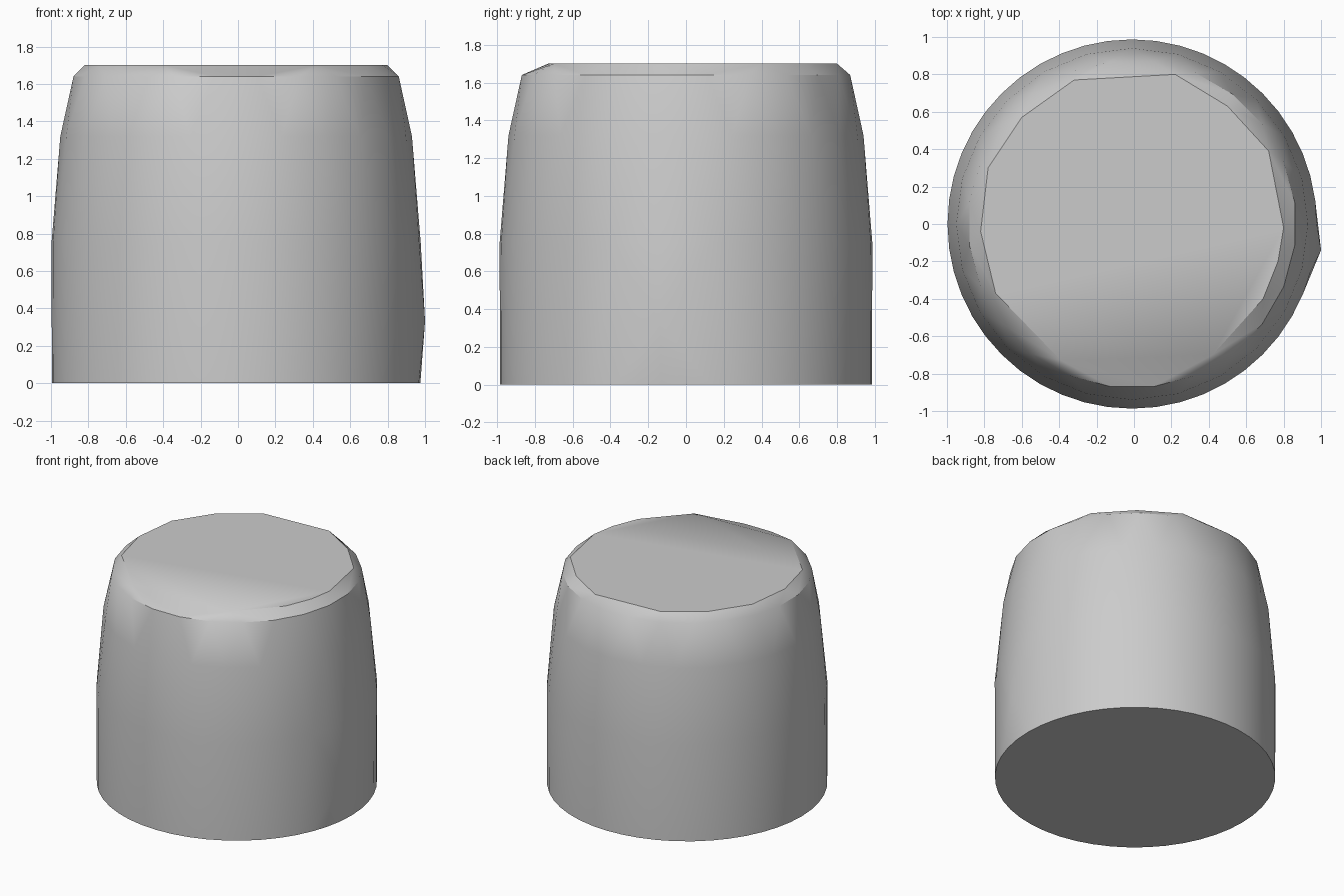
import bpy, bmesh, math

cube = bpy.data.objects.get("Cube")
if cube:
    bpy.data.objects.remove(cube, do_unlink=True)

# One plain grey
grey = bpy.data.materials.new("plain grey")
grey.use_nodes = True
colour = (0.6, 0.6, 0.6, 1)
grey.diffuse_color = colour
grey.node_tree.nodes["Principled BSDF"].inputs["Base Color"].default_value = colour


def ring(bm, radius, z, sides, turn=0.0):
    """Add a ring of loose points around the knob's axis."""
    for i in range(sides):
        a = math.tau * (i + turn) / sides
        bm.verts.new((-0.01 + radius * math.cos(a), radius * math.sin(a), z))


bm = bmesh.new()

# Tapering side wall: base, shoulder, taper and rim
ring(bm, 0.985, 0, 48)
ring(bm, 0.987, 0.75, 48)
ring(bm, 0.94, 1.32, 24)
ring(bm, 0.877, 1.64, 24, 0.5)

# Unevenly worn top face
top_outline = [(-0.82, -0.04), (-0.78, 0.30), (-0.60, 0.57), (-0.32, 0.77),
               (0.22, 0.80), (0.50, 0.63), (0.72, 0.39), (0.80, -0.02),
               (0.77, -0.20), (0.69, -0.40), (0.42, -0.70), (-0.39, -0.73),
               (-0.74, -0.37)]
for x, y in top_outline:
    bm.verts.new((x, y, 1.70))

# Slight bulge low on the left side
bm.verts.new((1.0, -0.14, 0.33))

# Wrap all points in one closed skin and merge the flat faces
hull = bmesh.ops.convex_hull(bm, input=bm.verts[:])
loose = [v for v in bm.verts if not v.link_faces]
bmesh.ops.delete(bm, geom=loose, context='VERTS')
bmesh.ops.dissolve_limit(bm, angle_limit=math.radians(0.1),
                         verts=bm.verts[:], edges=bm.edges[:])
bmesh.ops.recalc_face_normals(bm, faces=bm.faces[:])

mesh = bpy.data.meshes.new("knob_body")
bm.to_mesh(mesh)
bm.free()
mesh.materials.append(grey)
body = bpy.data.objects.new("knob_body", mesh)
bpy.context.collection.objects.link(body)

# Smooth wall, crisp rim and base
bpy.ops.object.select_all(action='DESELECT')
body.select_set(True)
bpy.context.view_layer.objects.active = body
bpy.ops.object.shade_smooth_by_angle(angle=math.radians(30))
